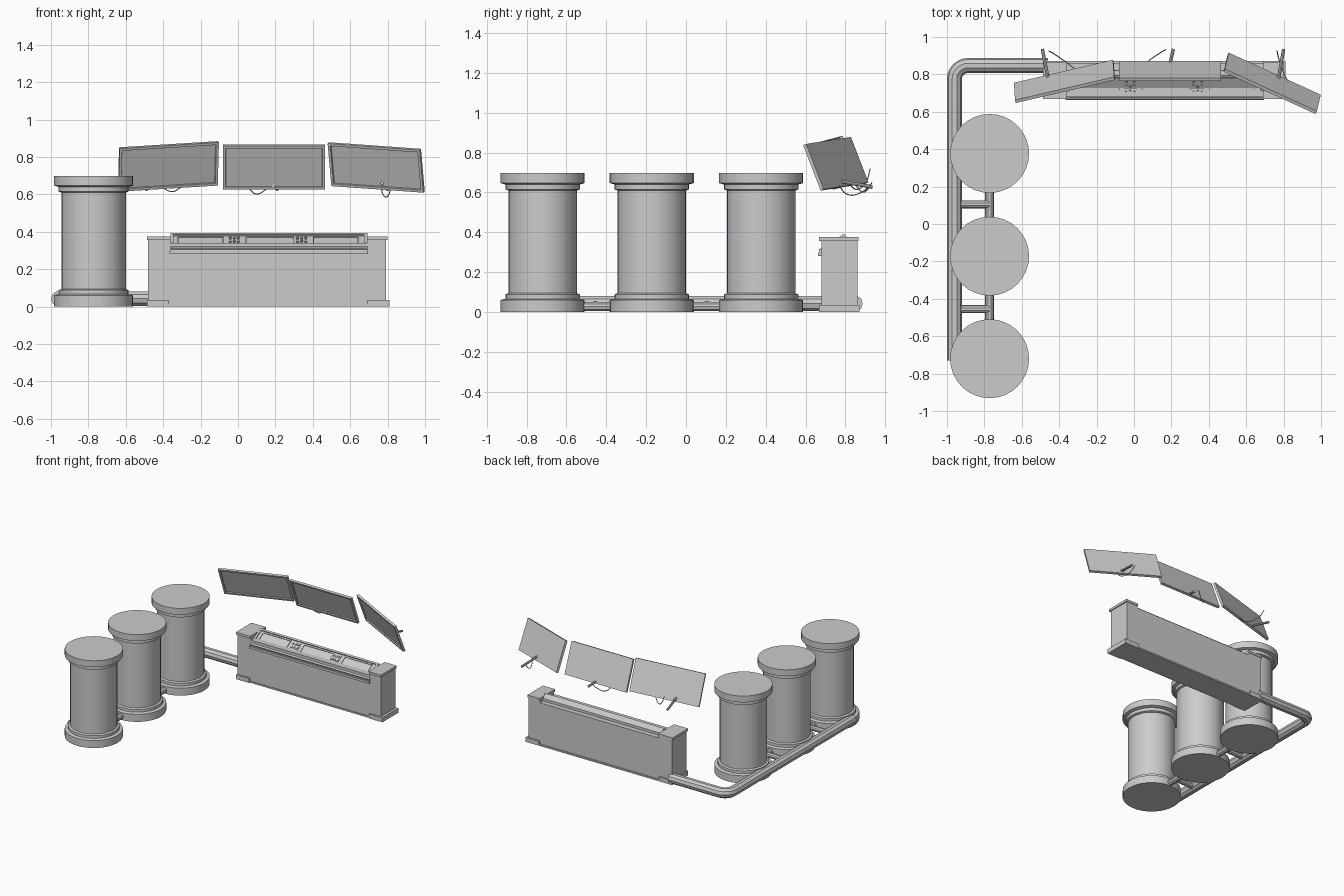
import bpy, bmesh, math
from mathutils import Vector, Matrix

if "Cube" in bpy.data.objects:
    bpy.data.objects.remove(bpy.data.objects["Cube"])


def make(name, bm, smooth=False):
    bmesh.ops.recalc_face_normals(bm, faces=bm.faces[:])
    me = bpy.data.meshes.new(name)
    bm.to_mesh(me)
    bm.free()
    ob = bpy.data.objects.new(name, me)
    bpy.context.collection.objects.link(ob)
    if smooth:
        shade(ob)
    return ob


def shade(ob):
    bpy.ops.object.select_all(action='DESELECT')
    bpy.context.view_layer.objects.active = ob
    ob.select_set(True)
    bpy.ops.object.shade_smooth_by_angle(angle=math.radians(35))


def add_box(bm, x, y, z, mat=Matrix()):
    c = Vector(((x[0] + x[1]) / 2, (y[0] + y[1]) / 2, (z[0] + z[1]) / 2))
    m = mat @ Matrix.Translation(c) @ Matrix.Diagonal((x[1] - x[0], y[1] - y[0], z[1] - z[0], 1))
    bmesh.ops.create_cube(bm, size=1, matrix=m)


def prism(name, profile, x0, x1):
    """Extrude a (y, z) profile along x."""
    bm = bmesh.new()
    f = bm.faces.new([bm.verts.new((x0, y, z)) for y, z in profile])
    r = bmesh.ops.extrude_face_region(bm, geom=[f])
    bmesh.ops.translate(bm, vec=(x1 - x0, 0, 0),
                        verts=[v for v in r['geom'] if isinstance(v, bmesh.types.BMVert)])
    return make(name, bm)


def lathe(name, profile, loc, sides=32):
    bm = bmesh.new()
    vs = [bm.verts.new((r, 0, z)) for r, z in profile]
    es = [bm.edges.new(p) for p in zip(vs, vs[1:])]
    bmesh.ops.spin(bm, geom=vs + es, cent=(0, 0, 0), axis=(0, 0, 1), angle=2 * math.pi, steps=sides)
    bmesh.ops.remove_doubles(bm, verts=bm.verts[:], dist=1e-4)
    ob = make(name, bm, True)
    ob.location = loc


def tube(name, pts, r, smooth_path=False, res=3):
    cu = bpy.data.curves.new(name, 'CURVE')
    cu.dimensions = '3D'
    cu.bevel_depth, cu.bevel_resolution, cu.use_fill_caps = r, res, True
    if smooth_path:
        s = cu.splines.new('BEZIER')
        s.bezier_points.add(len(pts) - 1)
        for b, p in zip(s.bezier_points, pts):
            b.co = p
            b.handle_left_type = b.handle_right_type = 'AUTO'
        s.resolution_u = 6
    else:
        s = cu.splines.new('POLY')
        s.points.add(len(pts) - 1)
        for b, p in zip(s.points, pts):
            b.co = (*p, 1)
    ob = bpy.data.objects.new(name, cu)
    bpy.context.collection.objects.link(ob)
    bpy.ops.object.select_all(action='DESELECT')
    bpy.context.view_layer.objects.active = ob
    ob.select_set(True)
    bpy.ops.object.convert(target='MESH')
    shade(bpy.context.object)


# Three storage tanks
TX = -0.772
tank = [(0, 0), (.211, 0), (.211, .06), (.187, .066), (.187, .088), (.172, .094),
        (.172, .61), (.187, .615), (.187, .64), (.211, .647), (.211, .698), (0, .698)]
tank_y = (.377, -.172, -.72)
for i, y in enumerate(tank_y):
    lathe(f"tank_{i + 1}", tank, (TX, y, 0))

# Main pipe with rounded corner, links between tanks and feed branches
main = [(-.96, -.73, .042), (-.96, .775, .042)]
for k in range(1, 7):
    a = math.pi - k * math.pi / 12
    main.append((-.888 + .072 * math.cos(a), .775 + .072 * math.sin(a), .042))
main.append((-.46, .847, .042))
tube("main_pipe", main, .04)
for i, y in enumerate((.105, -.455)):
    tube(f"tank_link_{i + 1}", [(TX, tank_y[i] - .15, .027), (TX, tank_y[i + 1] + .15, .027)], .024)
    tube(f"feed_branch_{i + 1}", [(-.96, y, .035), (TX, y, .035)], .021)

# Console cabinet: low middle, raised ends with lips
bm = bmesh.new()
add_box(bm, (-.48, .79), (.68, .862), (0, .34))
make("console_body", bm)
for name, x, lip in (("left", (-.48, -.36), (-.487, -.36)), ("right", (.69, .79), (.69, .798))):
    bm = bmesh.new()
    add_box(bm, x, (.68, .862), (.34, .356))
    add_box(bm, lip, (.668, .866), (.356, .375))
    make(f"{name}_end_block", bm)
bm = bmesh.new()
add_box(bm, (-.485, .808), (.675, .872), (0, .012))
add_box(bm, (-.487, -.37), (.668, .872), (0, .036))
add_box(bm, (.69, .81), (.668, .872), (0, .036))
make("console_plinth", bm)

# Sloping control desk
Y0, Z0, Y1, Z1 = .67, .305, .80, .385
prism("control_desk", [(Y0 - .003, .28), (Y0, Z0), (Y1, Z1), (.822, .36), (.822, .28)], -.36, .69)
length = math.hypot(Y1 - Y0, Z1 - Z0)
slope = Matrix.Translation((0, Y0, Z0)) @ Matrix.Rotation(math.atan2(Z1 - Z0, Y1 - Y0), 4, 'X')
bm = bmesh.new()
for x, y in (((-.362, .692), (0, .014)), ((-.362, .692), (length - .014, length)),
             ((-.362, -.345), (0, length)), ((.675, .692), (0, length))):
    add_box(bm, x, y, (-.006, .009), slope)
make("desk_frame", bm)
bm = bmesh.new()
add_box(bm, (-.366, .696), (.662, .672), (.28, .298))
make("desk_front_trim", bm)

# Desk displays with thin rims, and button groups between them
bm = bmesh.new()
for a, b in ((-.325, -.075), (.04, .305), (.40, .645)):
    for x, y in (((a, b), (.026, .033)), ((a, b), (.125, .132)),
                 ((a, a + .007), (.026, .132)), ((b - .007, b), (.026, .132))):
        add_box(bm, x, y, (-.004, .005), slope)
make("desk_display_rims", bm)
bm = bmesh.new()
for cx in (-.02, .34):
    add_box(bm, (cx - .036, cx + .036), (.026, .132), (-.004, .003), slope)
    for i in range(3):
        for j in range(3):
            x, y = cx - .022 + .022 * i, .047 + .032 * j
            if (i + j) % 2:
                add_box(bm, (x - .007, x + .007), (y - .01, y + .01), (0, .009), slope)
            else:
                bmesh.ops.create_cone(bm, cap_ends=True, segments=10, radius1=.008, radius2=.006, depth=.01,
                                      matrix=slope @ Matrix.Translation((x, y, .006)))
make("desk_buttons", bm)

# Overhead screens, each from front corner, width edge and drop edge
screens = {
    "left": ((-.632, .647, .845), (.53, .123, .033), (-.006, .092, -.231)),
    "centre": ((-.08, .765, .859), (.545, 0, 0), (0, .09, -.234)),
    "right": ((.479, .813, .872), (.492, -.225, -.035), (.02, .088, -.228)),
}
for name, (p, u, v) in screens.items():
    p, u, v = Vector(p), Vector(u), Vector(v)
    n = v.cross(u).normalized()
    if n.y < 0:
        n = -n
    bm = bmesh.new()
    front = [bm.verts.new(q) for q in (p, p + u, p + u + v, p + v)]
    back = [bm.verts.new(q.co + n * .018) for q in front]
    f = bm.faces.new(front)
    bm.faces.new(back[::-1])
    for i in range(4):
        j = (i + 1) % 4
        bm.faces.new((front[j], front[i], back[i], back[j]))
    bmesh.ops.recalc_face_normals(bm, faces=bm.faces[:])
    bmesh.ops.inset_individual(bm, faces=[f], thickness=.02)
    bmesh.ops.inset_individual(bm, faces=[f], thickness=.003, depth=-.008)
    make(f"{name}_screen", bm)

# Mounting arms and hanging cables behind the screens
arms = {"left": ((-.46, .78, .655), (-.49, .935, .627)),
        "centre": ((.19, .845, .645), (.21, .935, .627)),
        "right": ((.77, .765, .658), (.80, .935, .627))}
for name, (a, b) in arms.items():
    tube(f"{name}_arm", [a, b], .009, res=2)
cables = {
    "left": [(-.455, .925, .72), (-.42, .905, .655), (-.35, .855, .615), (-.31, .825, .635)],
    "centre": [(.17, .933, .65), (.14, .915, .62), (.095, .885, .602), (.06, .858, .63)],
    "right": [(.765, .925, .64), (.775, .88, .60), (.80, .81, .59), (.82, .765, .64)],
}
for name, pts in cables.items():
    tube(f"{name}_cable", pts, .003, True, 1)
